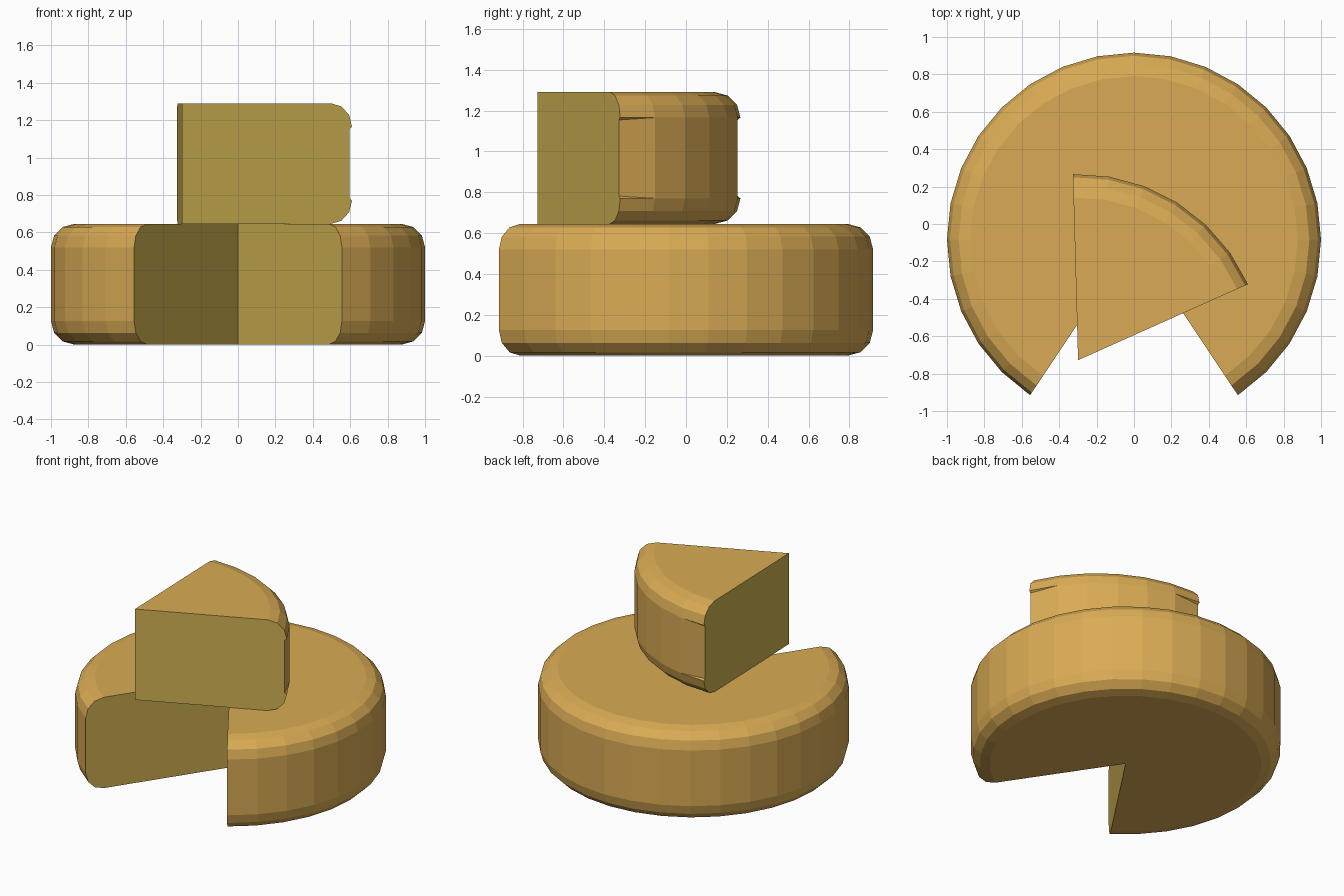
import bpy, bmesh
from math import sin, cos, radians

if "Cube" in bpy.data.objects:
    bpy.data.objects.remove(bpy.data.objects["Cube"])

H, B = 0.645, 0.125          # height and rim rounding
STEP = 11.25                 # 32 sides per full turn


def material(name, color):
    m = bpy.data.materials.new(name)
    m.diffuse_color = color
    m.use_nodes = True
    m.node_tree.nodes["Principled BSDF"].inputs["Base Color"].default_value = m.diffuse_color
    return m


rind = material("rind", (0.70, 0.41, 0.09, 1))
inside = material("cut_cheese", (0.61, 0.43, 0.08, 1))


def rim_profile(r, notch):
    """Outer (radius, z) points, bottom to top; notch recesses the side wall."""
    low = [(r - B + B * sin(radians(a)), B - B * cos(radians(a))) for a in (0, 30, 60, 90)]
    low.append((r - notch, B + notch * 0.8))
    return low + [(x, H - z) for x, z in reversed(low)]


def cheese(name, r, start, segments, location, notch=0.0):
    bm = bmesh.new()
    bottom, top = bm.verts.new((0, 0, 0)), bm.verts.new((0, 0, H))
    columns = []
    for i in range(segments + 1):
        a = radians(start + STEP * i)
        end = i in (0, segments)
        columns.append([bm.verts.new((x * cos(a), x * sin(a), z))
                        for x, z in rim_profile(r, notch if end else 0)])
    # rounded rim
    for c, d in zip(columns, columns[1:]):
        for j in range(len(c) - 1):
            bm.faces.new((c[j], d[j], d[j + 1], c[j + 1]))
    # flat bottom and top
    bm.faces.new([bottom] + [c[0] for c in reversed(columns)])
    bm.faces.new([top] + [c[-1] for c in columns])
    # cut faces
    for f in (bm.faces.new([bottom] + columns[0] + [top]),
              bm.faces.new([top] + columns[-1][::-1] + [bottom])):
        f.material_index = 1
    bmesh.ops.remove_doubles(bm, verts=bm.verts, dist=1e-5)
    bmesh.ops.recalc_face_normals(bm, faces=bm.faces)
    mesh = bpy.data.meshes.new(name)
    bm.to_mesh(mesh)
    bm.free()
    mesh.materials.append(rind)
    mesh.materials.append(inside)
    ob = bpy.data.objects.new(name, mesh)
    ob.location = location
    bpy.context.collection.objects.link(ob)
    return ob


# wheel with a six-segment gap at the front
cheese("cheese_wheel", 1.0, -56.25, 26, (0, -0.084, 0))
# removed slice resting on top
cheese("cheese_slice", 0.995, 24.1, 6, (-0.299, -0.728, H), notch=0.014)
